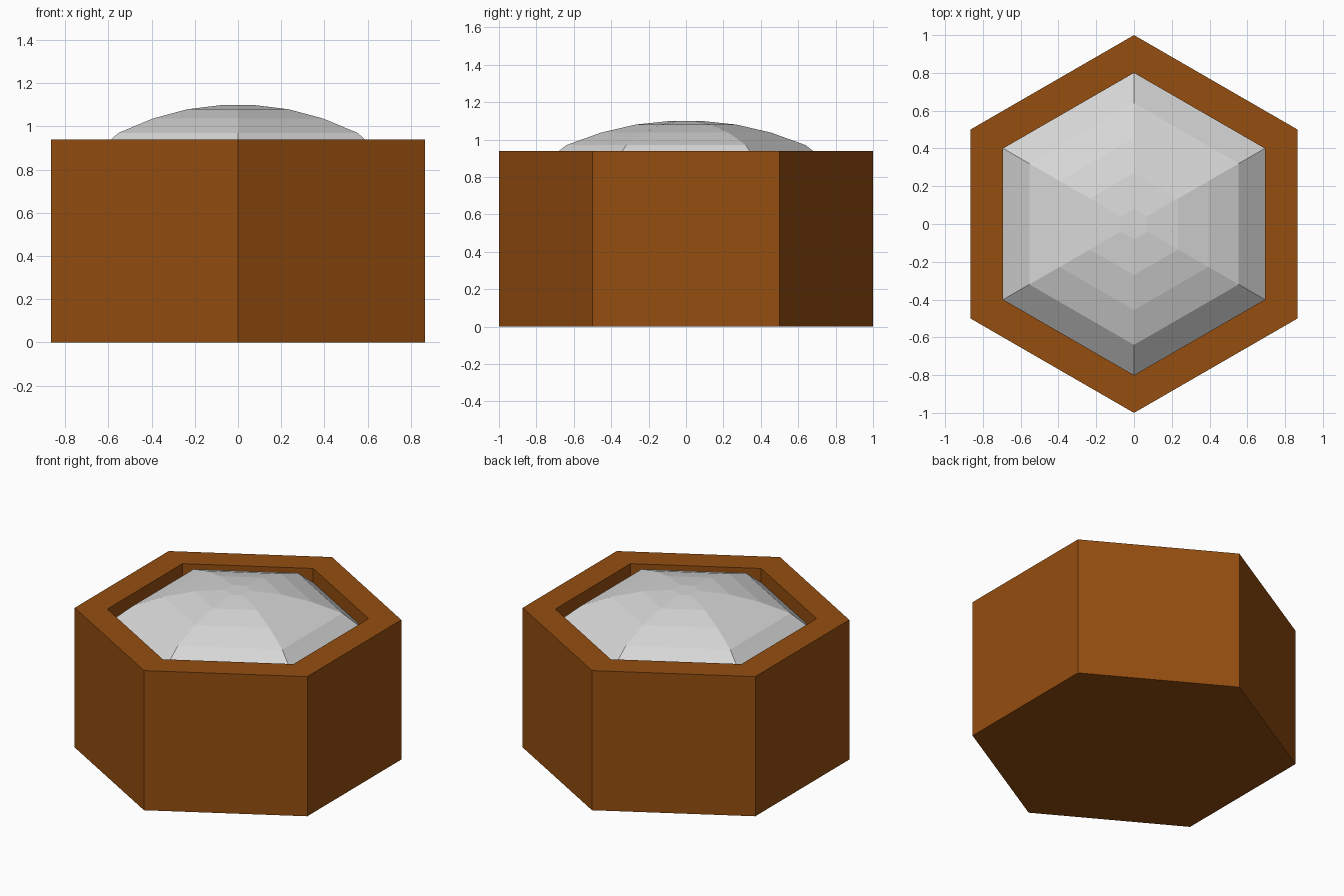
import bpy, bmesh, math

if "Cube" in bpy.data.objects:
    bpy.data.objects.remove(bpy.data.objects["Cube"])


def material(name, color):
    m = bpy.data.materials.new(name)
    m.diffuse_color = (*color, 1)
    m.use_nodes = True
    m.node_tree.nodes["Principled BSDF"].inputs["Base Color"].default_value = m.diffuse_color
    return m


def hex_loft(name, profile, mat):
    """Loft hexagons (radius, height) with corners on the y axis; cap both ends."""
    bm = bmesh.new()
    rings = []
    for r, z in profile:
        rings.append([bm.verts.new((r * math.sin(k * math.pi / 3),
                                    r * math.cos(k * math.pi / 3), z)) for k in range(6)])
    for a, b in zip(rings, rings[1:]):
        for k in range(6):
            n = (k + 1) % 6
            bm.faces.new((a[k], a[n], b[n], b[k]))
    bm.faces.new(rings[0])
    bm.faces.new(rings[-1])
    bmesh.ops.recalc_face_normals(bm, faces=bm.faces)
    me = bpy.data.meshes.new(name)
    bm.to_mesh(me)
    bm.free()
    me.materials.append(mat)
    ob = bpy.data.objects.new(name, me)
    bpy.context.collection.objects.link(ob)
    return ob


brown = material("brown", (0.30, 0.076, 0.005))
pale_grey = material("pale grey", (0.68, 0.68, 0.68))

# Hexagonal housing with a recess in the top
hex_loft("housing", [(1, 0), (1, 0.94), (0.8, 0.94), (0.8, 0.84)], brown)

# Faceted dome seated in the recess
hex_loft("dome", [(0.8, 0.845), (0.64, 0.97), (0.455, 1.037),
                  (0.27, 1.08), (0.08, 1.1)], pale_grey)
